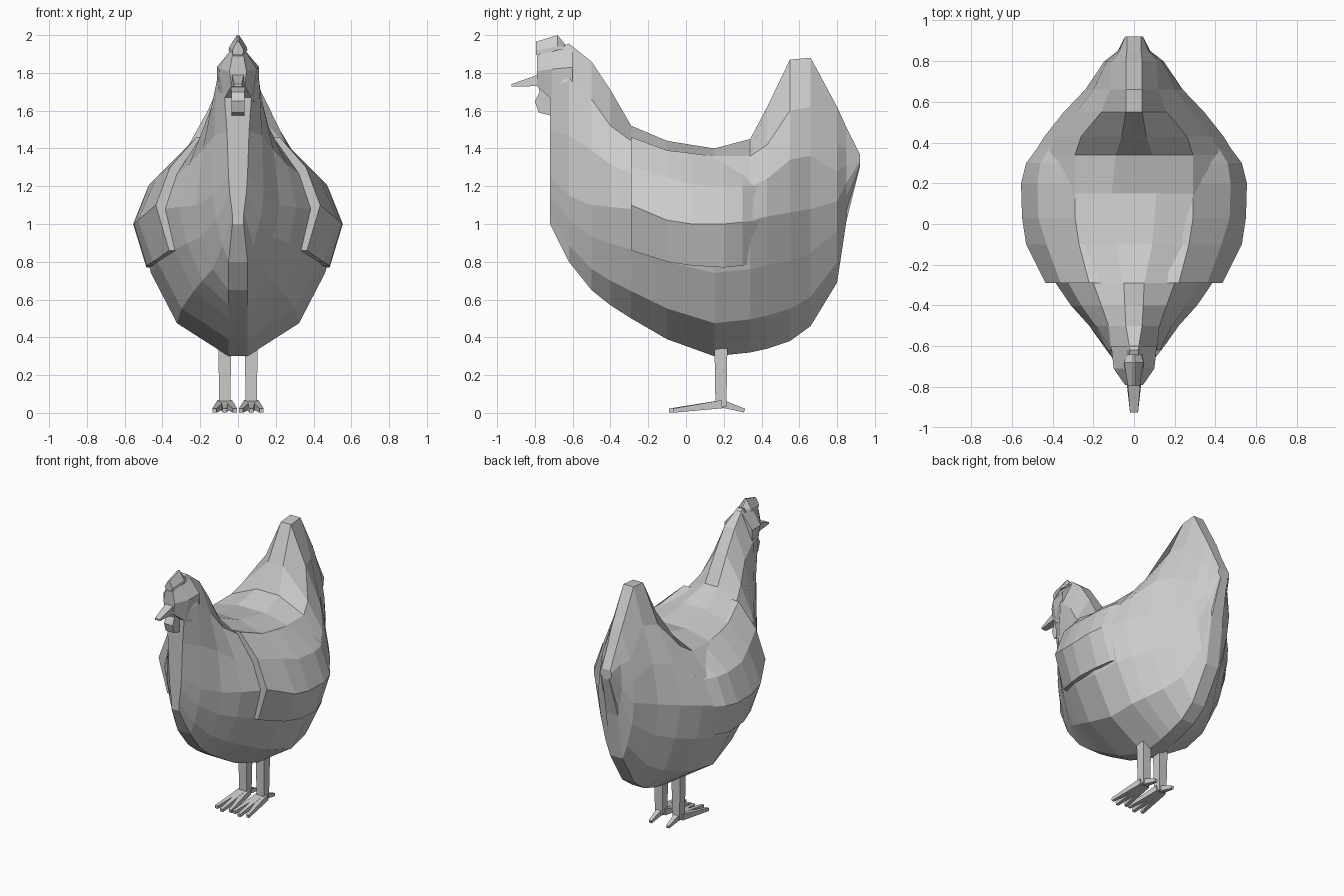
import bpy, bmesh
from mathutils import Vector


def make(name, verts, faces):
    me = bpy.data.meshes.new(name)
    me.from_pydata(verts, [], faces)
    bm = bmesh.new()
    bm.from_mesh(me)
    bmesh.ops.recalc_face_normals(bm, faces=bm.faces)
    bm.to_mesh(me)
    bm.free()
    ob = bpy.data.objects.new(name, me)
    bpy.context.collection.objects.link(ob)
    return ob


def loft(name, rings):
    """Skin equal-sized rings of points and cap both ends."""
    n = len(rings[0])
    faces = [(i * n + j, i * n + (j + 1) % n, (i + 1) * n + (j + 1) % n, (i + 1) * n + j)
             for i in range(len(rings) - 1) for j in range(n)]
    faces += [tuple(range(n)), tuple(range((len(rings) - 1) * n, len(rings) * n))]
    return make(name, [p for r in rings for p in r], faces)


def sym_ring(y, half):
    """Closed cross-section at y from (half width, z) points, bottom to top."""
    return [(x, y, z) for x, z in half] + [(-x, y, z) for x, z in reversed(half)]


def plate(name, profile, half):
    """Side profile (y, z) extruded across x."""
    return loft(name, [[(x, y, z) for y, z in profile] for x in (-half, half)])


# Body with neck and tail: y, bottom z, widest z, half width,
# shoulder z, shoulder half width, top z, top half width
stations = [
    (-.72, 1.00, 1.25, .05, 1.72, .075, 1.92, .03),
    (-.62, .80, 1.15, .135, 1.76, .112, 1.955, .02),
    (-.50, .65, 1.10, .22, 1.66, .125, 1.86, .04),
    (-.40, .57, 1.09, .31, 1.52, .16, 1.71, .045),
    (-.29, .50, 1.08, .385, 1.44, .20, 1.52, .05),
    (-.10, .39, 1.04, .49, 1.38, .27, 1.44, .09),
    (.15, .30, 1.00, .53, 1.36, .29, 1.40, .11),
    (.34, .32, 1.02, .495, 1.36, .29, 1.45, .09),
    (.43, .34, 1.04, .44, 1.42, .26, 1.62, .06),
    (.55, .38, 1.06, .345, 1.60, .16, 1.87, .04),
    (.66, .46, 1.08, .24, 1.62, .12, 1.88, .04),
    (.80, .69, 1.12, .145, 1.42, .11, 1.62, .04),
    (.85, 1.02, 1.22, .08, 1.40, .07, 1.51, .035),
    (.92, 1.30, 1.33, .045, 1.355, .045, 1.37, .035),
]
rings = []
for y, zb, zm, w, zs, ws, zt, wt in stations:
    d, u = zm - zb, zs - zm
    half = [(min(.05, w * .6), zb), (w * .61, zb + .25 * d), (w * .87, zb + .63 * d), (w, zm),
            (w + (ws - w) * .34, zm + .52 * u), (ws, zs), (wt, zt)]
    rings.append(sym_ring(y, half))
loft("body", rings)

# Face in front of the neck
loft("face", [
    sym_ring(-.79, [(.035, 1.73), (.045, 1.81), (.03, 1.89)]),
    sym_ring(-.71, [(.075, 1.66), (.10, 1.82), (.03, 1.93)]),
    sym_ring(-.60, [(.11, 1.62), (.112, 1.83), (.02, 1.94)]),
])

# Beak
loft("beak", [
    sym_ring(-.925, [(.02, 1.728), (.02, 1.74)]),
    sym_ring(-.77, [(.037, 1.73), (.032, 1.795)]),
])

# Comb, with a pointed ridge
loft("comb", [
    sym_ring(-.795, [(.025, 1.895), (.03, 1.92), (.006, 1.965)]),
    sym_ring(-.68, [(.05, 1.92), (.045, 1.94), (.006, 2.0)]),
    sym_ring(-.64, [(.04, 1.92), (.03, 1.94), (.006, 1.95)]),
])

# Wattle
plate("wattle", [(-.785, 1.74), (-.775, 1.70), (-.80, 1.65), (-.78, 1.59),
                 (-.70, 1.57), (-.69, 1.74)], .034)

# Folded wings: one column per y, points (x, z) from top to bottom
wing = [
    (-.29, [(.22, 1.46), (.36, 1.30), (.435, 1.10), (.365, .86)]),
    (-.10, [(.27, 1.39), (.43, 1.25), (.53, 1.02), (.45, .80)]),
    (.03, [(.29, 1.375), (.47, 1.21), (.55, 1.00), (.485, .78)]),
    (.20, [(.29, 1.35), (.475, 1.20), (.555, 1.00), (.485, .77)]),
    (.30, [(.28, 1.33), (.46, 1.20), (.53, 1.01), (.455, .78)]),
    (.46, [(.22, 1.33), (.36, 1.20), (.41, 1.03), (.34, .80)]),
]
for s, side in ((-1, "left"), (1, "right")):
    outer = [[(s * x, y, z) for x, z in col] for y, col in wing]
    loft(side + "_wing", [r + [(p[0] - s * .07, p[1], p[2]) for p in reversed(r)] for r in outer])


def bar(name, a, b, ra, rb, n_side):
    """Tapered square bar from a to b; n_side is its sideways axis."""
    a, b, s = Vector(a), Vector(b), Vector(n_side)
    up = (b - a).normalized().cross(s)
    corners = ((-1, -1), (1, -1), (1, 1), (-1, 1))
    return loft(name, [[p + (s * i + up * j) * r for i, j in corners]
                       for p, r in ((a, ra), (b, rb))])


# Legs and toes
for s, side in ((-1, "left"), (1, "right")):
    x = s * .07
    bar(side + "_leg", (x, .185, .03), (x, .185, .34), .029, .034, (1, 0, 0))
    for k, dx in enumerate((-.055, 0, .055)):
        bar(f"{side}_front_toe_{k + 1}", (x + dx * .3, .19, .046), (x + dx, -.09 + abs(dx) * .4, .012),
            .022, .011, (1, 0, 0))
    bar(side + "_back_toe", (x, .18, .052), (x, .31, .012), .022, .010, (1, 0, 0))
